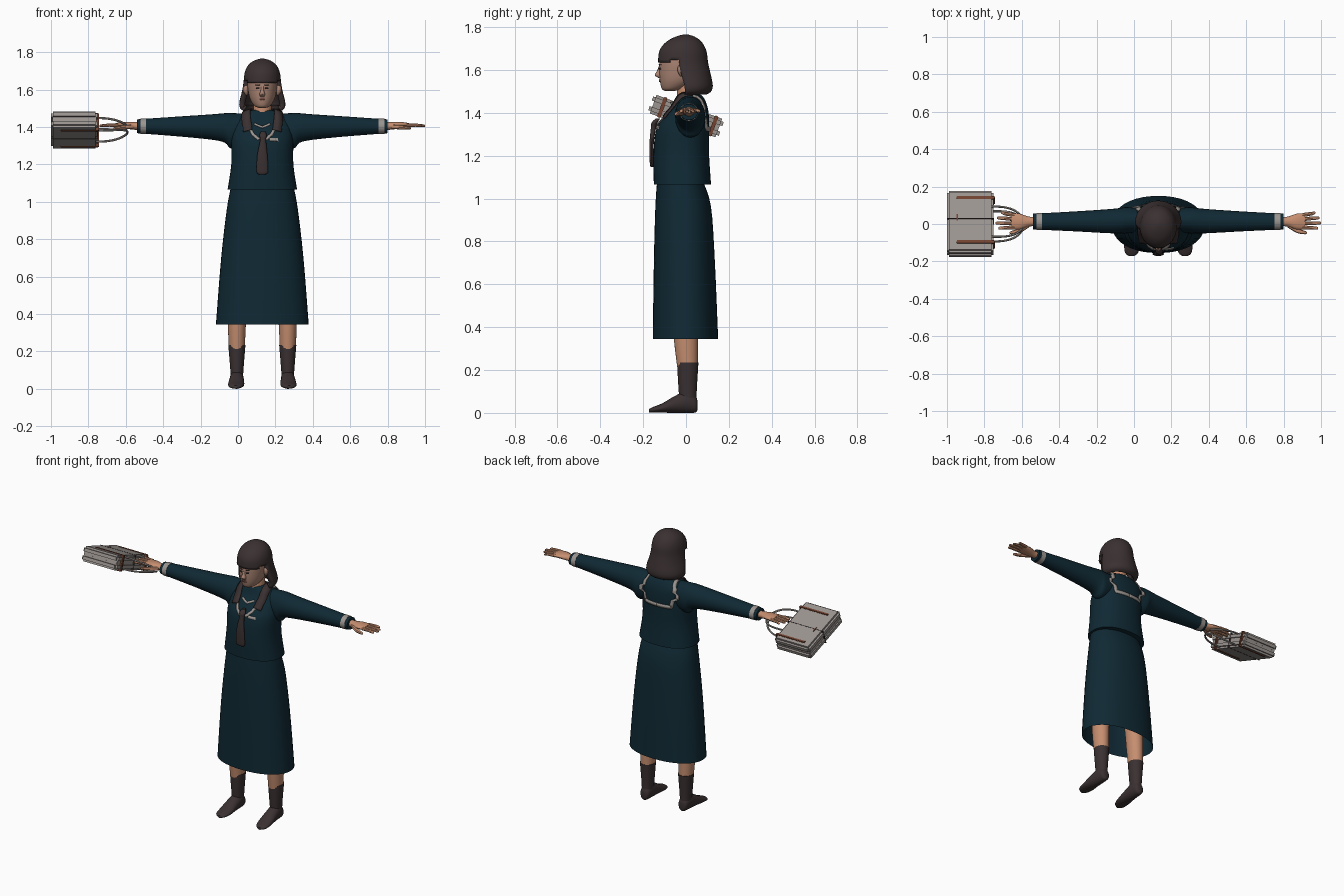
import bpy, bmesh
from math import sin, cos, pi, radians
from mathutils import Vector, Matrix
from mathutils.bvhtree import BVHTree

cube = bpy.data.objects.get("Cube")
if cube:
    bpy.data.objects.remove(cube)
CX = 0.13  # body centre line; body parts use x relative to it


def material(name, r, g, b):
    m = bpy.data.materials.new(name)
    m.use_nodes = True
    m.diffuse_color = (r, g, b, 1)
    bsdf = m.node_tree.nodes["Principled BSDF"]
    bsdf.inputs["Base Color"].default_value = (r, g, b, 1)
    bsdf.inputs["Roughness"].default_value = 0.9
    return m


navy = material("navy cloth", .005, .022, .034)
skin = material("skin", .56, .27, .16)
face = material("face skin", .4, .23, .17)
dark = material("dark brown", .043, .03, .031)
grey = material("grey trim", .33, .30, .28)
leather = material("leather brown", .17, .055, .03)
lips = material("lips", .25, .1, .08)
made = []


def finish(name, bm, mat):
    bmesh.ops.recalc_face_normals(bm, faces=bm.faces)
    me = bpy.data.meshes.new(name)
    bm.to_mesh(me)
    bm.free()
    me.materials.append(mat)
    ob = bpy.data.objects.new(name, me)
    bpy.context.collection.objects.link(ob)
    made.append(ob)
    return ob


def smooth_rings(rings, steps):
    # Catmull-Rom interpolation between the given cross-sections
    out = []
    for i in range(len(rings) - 1):
        a, b, c, d = (rings[min(max(k, 0), len(rings) - 1)] for k in range(i - 1, i + 3))
        for k in range(steps):
            t = k / steps
            out.append([q + t * (r - p) / 2 + t * t * (p - 2.5 * q + 2 * r - s / 2)
                        + t ** 3 * (s - p + 3 * (q - r)) / 2 for p, q, r, s in zip(a, b, c, d)])
    return out + [list(rings[-1])]


def loft(name, axis, rings, mat, s=1, n=24, p=1, steps=4, caps=(True, True), hole=None):
    # rings: position on axis, two centre values, two radii
    bm = bmesh.new()
    rings = smooth_rings(rings, steps)
    rows = []
    for t, cu, cv, ru, rv in rings:
        row = []
        for j in range(n):
            c, d = cos(2 * pi * j / n), sin(2 * pi * j / n)
            u = cu + ru * (abs(c) ** p) * (1 if c > 0 else -1)
            v = cv + rv * (abs(d) ** p) * (1 if d > 0 else -1)
            x, y, z = {"x": (t, u, v), "y": (u, t, v), "z": (u, v, t)}[axis]
            row.append(bm.verts.new((CX + s * x, y, z)))
        rows.append(row)
    for i in range(len(rows) - 1):
        for j in range(n):
            k = (j + 1) % n
            if hole and hole((rings[i][0] + rings[i + 1][0]) / 2, sin(2 * pi * (j + .5) / n)):
                continue
            bm.faces.new((rows[i][j], rows[i][k], rows[i + 1][k], rows[i + 1][j]))
    for cap, row in zip(caps, (rows[0], rows[-1])):
        if cap:
            bm.faces.new(row)
    return finish(name, bm, mat)


def upright(rings):
    # height, half width, front y, back y -> loft rings
    return [(z, 0, (f + b) / 2, w, (b - f) / 2) for z, w, f, b in rings]


def surface(objs):
    bm = bmesh.new()
    for o in objs:
        bm.from_mesh(o.data)
    tree = BVHTree.FromBMesh(bm)
    bm.free()
    return tree


def drape(name, tree, path, width, mat, s=1, lift=.004):
    # thin ribbon laid on a surface along a path
    pts = [Vector((CX + s * x, y, z)) for x, y, z in path]
    line = [a.lerp(b, k / 10) for a, b in zip(pts, pts[1:]) for k in range(10)] + [pts[-1]]
    bm = bmesh.new()
    pairs = []
    for i, q in enumerate(line):
        tangent = line[min(i + 1, len(line) - 1)] - line[max(i - 1, 0)]
        hit, nor = tree.find_nearest(q)[:2]
        side = nor.cross(tangent).normalized() * width / 2
        pair = []
        for e in (hit + side, hit - side):
            h, m = tree.find_nearest(e + nor * .01)[:2]
            pair.append(bm.verts.new(h + m * lift))
        pairs.append(pair)
    for (a, b), (c, d) in zip(pairs, pairs[1:]):
        bm.faces.new((a, b, d, c))
    ob = finish(name, bm, mat)
    mod = ob.modifiers.new("thickness", "SOLIDIFY")
    mod.thickness, mod.offset = .005, 0
    return ob


# Skirt and blouse
loft("skirt", "z", upright([(.345, .248, -.155, .15), (.7, .22, -.15, .135),
     (.96, .19, -.143, .117), (1.08, .168, -.135, .08)]), navy, n=40, p=.92, caps=(False, True))
torso = loft("blouse", "z", upright([(1.065, .186, -.15, .117), (1.2, .166, -.152, .108),
             (1.32, .166, -.14, .108), (1.38, .16, -.105, .107), (1.43, .15, -.065, .1),
             (1.475, .1, -.045, .08), (1.49, .055, -.035, .055)]), navy, n=40, p=.88)
arms = []
for s, side in ((1, "left"), (-1, "right")):
    # Sleeve with cuff band
    arms.append(loft(side + "_sleeve", "x", [(.08, .02, 1.39, .06, .08), (.165, .02, 1.38, .07, .095),
                (.2, .018, 1.395, .068, .079), (.27, .015, 1.4, .064, .068),
                (.45, .014, 1.403, .053, .053), (.67, .013, 1.404, .042, .037)], navy, s))
    loft(side + "_cuff_band", "x", [(.622, .013, 1.404, .046, .042), (.652, .013, 1.404, .045, .041)],
         grey, s, steps=1)
    # Hand
    loft(side + "_hand", "x", [(.64, .013, 1.404, .026, .022), (.69, .013, 1.406, .026, .02),
         (.74, .013, 1.41, .042, .017), (.785, .015, 1.41, .042, .011)], skin, s, n=16)
    for k in range(4):
        y = -.018 + k * .022
        tip = (.855, .87, .862, .84)[k]
        loft(f"{side}_finger_{k + 1}", "x", [(.77, y, 1.41, .011, .01), (.82, y * 1.15, 1.41, .0095, .0085),
             (tip - .006, y * 1.25, 1.407, .008, .007), (tip, y * 1.25, 1.406, .003, .003)],
             skin, s, n=8, steps=2)
    loft(side + "_thumb", "x", [(.69, -.005, 1.402, .012, .012), (.74, -.035, 1.398, .013, .011),
         (.785, -.046, 1.394, .009, .008), (.795, -.046, 1.393, .003, .003)], skin, s, n=8, steps=2)
    # Leg, sock and foot
    loft(side + "_leg", "z", [(.2, .136, .008, .042, .047), (.34, .136, 0, .048, .056),
         (.5, .13, -.005, .055, .06), (.85, .1, -.01, .075, .075)], skin, s)
    loft(side + "_sock", "z", [(.04, .136, .012, .032, .038), (.1, .136, .008, .035, .042),
         (.235, .136, .008, .046, .05)], dark, s)
    loft(side + "_foot", "y", [(-.172, .143, .01, .012, .008), (-.155, .143, .014, .034, .013),
         (-.11, .14, .023, .043, .022), (-.05, .138, .04, .04, .04), (.01, .136, .052, .036, .052),
         (.045, .136, .04, .028, .038), (.054, .136, .035, .012, .02)], dark, s)

# Collar trim, scarf and tie
cloth = surface([torso] + arms)
for s, side in ((1, "left"), (-1, "right")):
    drape(side + "_collar_trim", cloth, [(0, .15, 1.325), (.115, .15, 1.325), (.125, .14, 1.4),
          (.12, .1, 1.5), (.115, .04, 1.53)], .022, grey, s)
    drape(side + "_front_trim", cloth, [(.085, -.11, 1.43), (.05, -.16, 1.38), (.02, -.17, 1.345)],
          .016, grey, s)
    drape(side + "_scarf", cloth, [(.09, .03, 1.53), (.095, -.06, 1.47), (.085, -.13, 1.4)],
          .05, dark, s, lift=.008)
drape("neckline_trim", cloth, [(-.045, -.1, 1.435), (0, -.12, 1.42), (.045, -.1, 1.435)], .012, grey)
drape("chest_patch", cloth, [(.045, -.18, 1.35), (.105, -.18, 1.35)], .018, grey)
loft("tie", "z", [(1.147, 0, -.158, .02, .006), (1.165, 0, -.16, .031, .009), (1.25, 0, -.161, .027, .01),
     (1.33, .004, -.152, .016, .012), (1.355, .004, -.146, .02, .014), (1.375, .004, -.13, .012, .01)],
     dark, n=16)

# Neck and head
loft("neck", "z", [(1.4, 0, .01, .06, .055), (1.46, 0, .005, .05, .048), (1.56, 0, .01, .047, .05)], skin)
head = loft("head", "z", upright([(1.503, .02, -.1, -.05), (1.513, .042, -.113, -.01),
            (1.55, .066, -.122, .05), (1.6, .077, -.125, .075), (1.65, .08, -.122, .085),
            (1.71, .07, -.1, .07), (1.745, .03, -.05, .03)]), face, n=32)
loft("nose", "z", [(1.563, 0, -.122, .011, .006), (1.576, 0, -.127, .015, .019),
     (1.595, 0, -.123, .009, .013), (1.625, 0, -.118, .006, .006)], face, n=12)
skull = surface([head])
for s, side in ((1, "left"), (-1, "right")):
    drape(side + "_eye", skull, [(.02, -.15, 1.606), (.044, -.14, 1.607)], .007, dark, s, .002)
    drape(side + "_brow", skull, [(.015, -.15, 1.625), (.05, -.14, 1.626)], .004, dark, s, .002)
    loft(side + "_ear", "z", [(1.57, .082, -.02, .006, .006), (1.59, .088, -.022, .013, .016),
         (1.615, .088, -.02, .013, .018), (1.625, .084, -.018, .006, .008)], face, s, n=12)
drape("mouth", skull, [(-.022, -.15, 1.547), (.022, -.15, 1.547)], .011, lips, lift=.002)

# Bobbed hair, open around the face
hair = loft("hair", "z", upright([(1.485, .1, -.08, .095), (1.5, .118, -.095, .117),
            (1.53, .123, -.105, .125), (1.59, .109, -.125, .113), (1.635, .101, -.13, .103),
            (1.69, .094, -.124, .095), (1.73, .076, -.094, .074), (1.755, .044, -.05, .042),
            (1.766, .008, -.012, .008)]), dark, n=40, caps=(False, True),
            hole=lambda z, a: a < -.1 and z < 1.632 - .012 * a * a * a * -1 + .012)
mod = hair.modifiers.new("thickness", "SOLIDIFY")
mod.thickness, mod.offset = .03, -1

# Satchel, tilted in the right hand
tilt = Matrix.Translation((-.875, 0, 1.385)) @ Matrix.Rotation(radians(-20), 4, "X")


def box(name, centre, size, mat, bevel=0):
    bm = bmesh.new()
    bmesh.ops.create_cube(bm, size=1)
    for v in bm.verts:
        v.co = Vector(a * b for a, b in zip(v.co, size)) + Vector(centre)
    if bevel:
        bmesh.ops.bevel(bm, geom=bm.edges[:], offset=bevel, segments=2, affect="EDGES")
    ob = finish(name, bm, mat)
    ob.matrix_world = tilt
    return ob


box("bag_core", (0, 0, 0), (.235, .325, .05), grey)
for h, half in ((1, "upper"), (-1, "lower")):
    box(f"bag_{half}_half", (0, 0, h * .024), (.25, .35, .044), grey, .012)
    # Rounded handle
    cu = bpy.data.curves.new("handle_path", "CURVE")
    cu.dimensions, cu.bevel_depth, cu.bevel_resolution = "3D", .006, 1
    sp = cu.splines.new("NURBS")
    path = [(.115, -.085), (.2, -.09), (.29, -.05), (.29, .05), (.2, .09), (.115, .085)]
    sp.points.add(len(path) - 1)
    for pt, (x, y) in zip(sp.points, path):
        pt.co = (x, y, h * (.036 if x < .25 else .012), 1)
    sp.use_endpoint_u, sp.order_u = True, 4
    tmp = bpy.data.objects.new("handle_path", cu)
    bpy.context.collection.objects.link(tmp)
    bpy.context.view_layer.update()
    me = bpy.data.meshes.new_from_object(tmp.evaluated_get(bpy.context.evaluated_depsgraph_get()))
    bpy.data.objects.remove(tmp)
    me.materials.clear()
    me.materials.append(grey)
    handle = bpy.data.objects.new(f"bag_{half}_handle", me)
    bpy.context.collection.objects.link(handle)
    handle.matrix_world = tilt
    made.append(handle)
for k, y in ((1, -.118), (2, .135)):
    box(f"bag_strap_{k}", (.028, y, 0), (.205, .017, .1), leather, .003)
box("bag_seam", (0, .015, 0), (.252, .004, .094), dark)
box("bag_buckle", (-.07, .02, .047), (.006, .035, .006), leather)

# Smooth shading with sharp edges kept
bpy.ops.object.select_all(action="DESELECT")
for ob in made:
    ob.select_set(True)
bpy.context.view_layer.objects.active = made[0]
bpy.ops.object.shade_smooth_by_angle(angle=radians(40))
